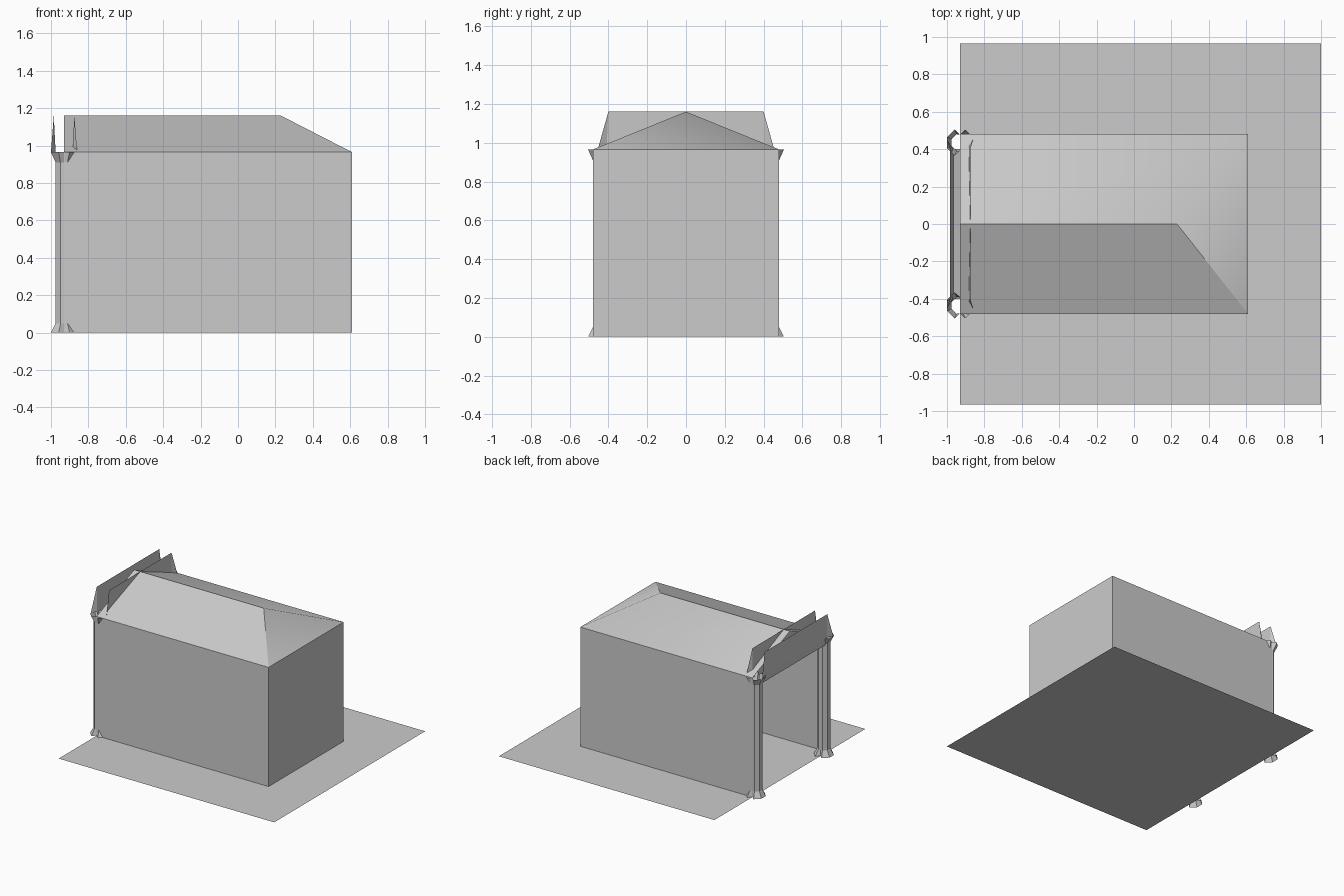
import bpy, bmesh
from math import cos, sin, pi

cube = bpy.data.objects.get("Cube")
if cube:
    bpy.data.objects.remove(cube)

grey = bpy.data.materials.new("plain grey")
grey.use_nodes = True
grey.diffuse_color = (0.6, 0.6, 0.6, 1)
grey.node_tree.nodes["Principled BSDF"].inputs["Base Color"].default_value = (0.6, 0.6, 0.6, 1)

LEFT, RIGHT, HALF, EAVE, TOP = -0.93, 0.61, 0.48, 0.965, 1.16


def make(name, verts, faces, recalc=False):
    mesh = bpy.data.meshes.new(name)
    mesh.from_pydata(verts, [], faces)
    mesh.materials.append(grey)
    if recalc:
        bm = bmesh.new()
        bm.from_mesh(mesh)
        bmesh.ops.recalc_face_normals(bm, faces=bm.faces)
        bm.to_mesh(mesh)
        bm.free()
    obj = bpy.data.objects.new(name, mesh)
    bpy.context.collection.objects.link(obj)
    return obj


# Ground sheet
make("ground", [(LEFT, -0.965, 0), (1, -0.965, 0), (1, 0.965, 0), (LEFT, 0.965, 0)], [(0, 1, 2, 3)])

# Three walls, open at the gate end
plan = [(LEFT, -HALF), (RIGHT, -HALF), (RIGHT, HALF), (LEFT, HALF)]
make("walls", [(x, y, z) for z in (0, EAVE) for x, y in plan],
     [(i, i + 1, i + 5, i + 4) for i in range(3)])

# Roof with one hipped end; the far hip edge is shaded smooth
eaves = [(x, y, EAVE) for x, y in plan]
roof = make("roof", eaves + [(LEFT, 0, TOP), (0.23, 0, TOP)],
            [(0, 1, 5, 4), (1, 2, 5), (2, 3, 4, 5)])
for face in roof.data.polygons:
    face.use_smooth = True
for edge in roof.data.edges:
    edge.use_edge_sharp = set(edge.vertices) != {2, 5}


# Gate pillars: eight-sided shafts, flared at both ends, notched on the y sides
def pillar(name, y):
    def ring(apothem, z):
        pts = []
        for i in range(8):
            a = pi / 8 + i * pi / 4
            r = apothem / cos(pi / 8)
            pts.append((LEFT + r * cos(a), y + r * sin(a), z))
            if i in (1, 5):
                side = 1 if i == 1 else -1
                pts.append((LEFT, y + side * 0.043, z))
        return pts
    levels = [(0.07, 0), (0.045, 0.05), (0.045, 0.91), (0.07, EAVE)]
    verts = [p for apothem, z in levels for p in ring(apothem, z)]
    n = len(verts) // len(levels)
    faces = [(k * n + i, k * n + (i + 1) % n, (k + 1) * n + (i + 1) % n, (k + 1) * n + i)
             for k in range(len(levels) - 1) for i in range(n)]
    make(name, verts, faces)


pillar("right_pillar", -0.435)
pillar("left_pillar", 0.435)


# Parapet boards on both sides of the gate
def parapet(name, side):
    half = [(0.036, 0.40, 0.905), (0.045, 0.41, EAVE), (0.07, 0.455, EAVE), (0.055, 0.40, TOP)]
    verts = [(LEFT + side * d, s * y, z) for s in (1, -1) for d, y, z in half]
    make(name, verts, [(0, 1, 5, 4), (1, 3, 7, 5), (1, 2, 3), (5, 7, 6)], True)


parapet("outer_parapet", -1)
parapet("inner_parapet", 1)

# Shallow channel forming the underside of the lintel
channel = [(LEFT + d, s * 0.40, z) for s in (-1, 1) for d, z in ((-0.036, 0.905), (0, 0.89), (0.036, 0.905))]
make("lintel", channel, [(0, 1, 4, 3), (1, 2, 5, 4)])
